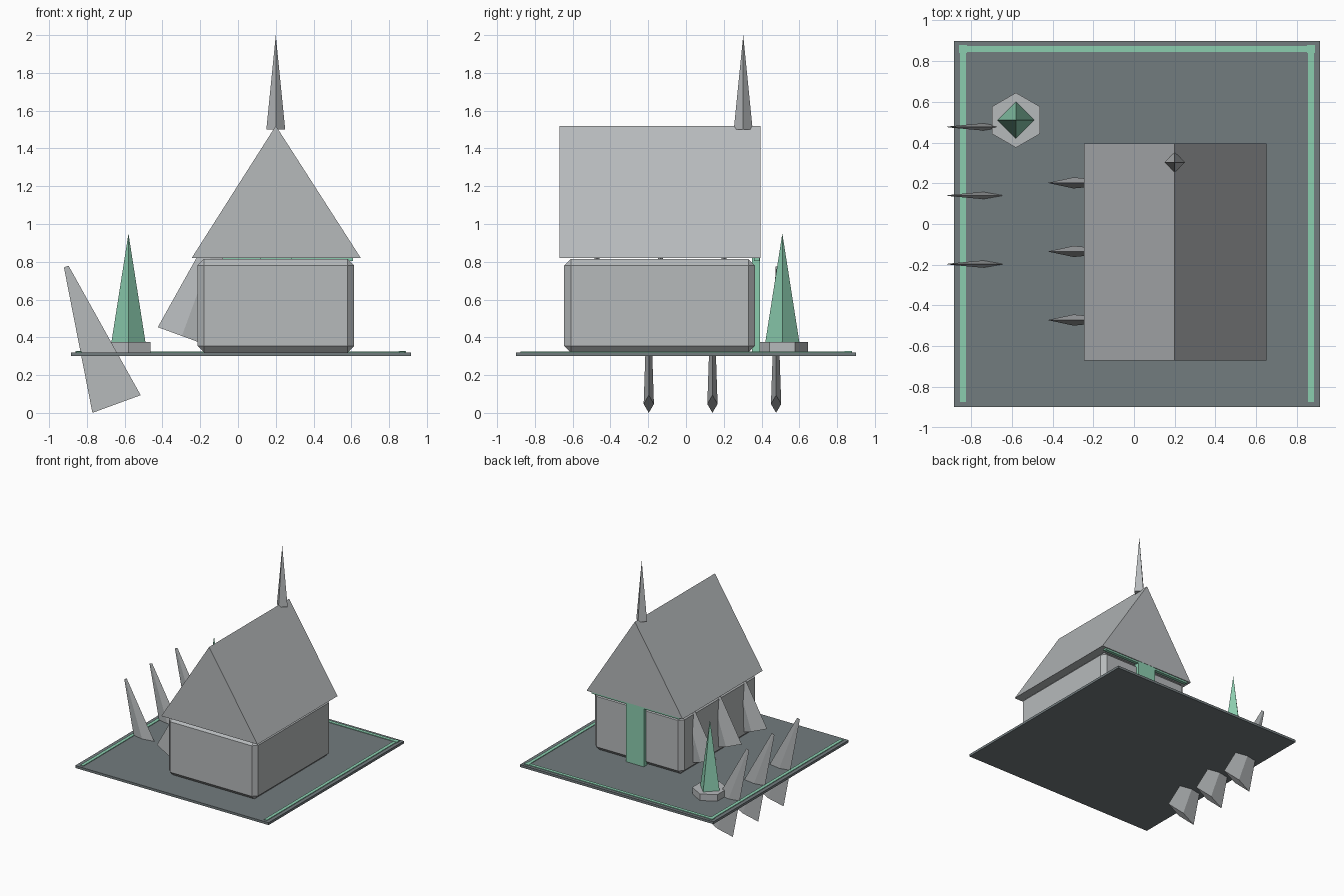
import bpy
import bmesh
import math

if "Cube" in bpy.data.objects:
    bpy.data.objects.remove(bpy.data.objects["Cube"])


def material(name, rgb):
    m = bpy.data.materials.new(name)
    m.diffuse_color = (*rgb, 1.0)
    m.use_nodes = True
    m.node_tree.nodes["Principled BSDF"].inputs["Base Color"].default_value = m.diffuse_color
    return m


STONE = material("pale stone", (0.47, 0.49, 0.50))
SLATE = material("dark slate", (0.17, 0.20, 0.21))
GREEN = material("mint green", (0.26, 0.61, 0.43))


def add(name, bm, mat, loc=(0, 0, 0), rot=(0, 0, 0), scale=(1, 1, 1)):
    bmesh.ops.recalc_face_normals(bm, faces=bm.faces)
    mesh = bpy.data.meshes.new(name)
    bm.to_mesh(mesh)
    bm.free()
    mesh.materials.append(mat)
    ob = bpy.data.objects.new(name, mesh)
    ob.location, ob.rotation_euler, ob.scale = loc, rot, scale
    bpy.context.collection.objects.link(ob)
    return ob


def box(name, mat, x, y, z, bevel=0):
    """Box given by its (min, max) range on each axis."""
    bm = bmesh.new()
    bmesh.ops.create_cube(bm, size=1)
    for v in bm.verts:
        for i, (a, b) in enumerate((x, y, z)):
            v.co[i] = a if v.co[i] < 0 else b
    if bevel:
        bmesh.ops.bevel(bm, geom=bm.edges[:], offset=bevel, segments=1, affect='EDGES')
    return add(name, bm, mat)


def cone(name, mat, sides, r1, r2, depth, loc, tilt=0, flat=1):
    """Cone standing on its base centre, tilted about y and flattened in y."""
    bm = bmesh.new()
    bmesh.ops.create_cone(bm, cap_ends=True, segments=sides, radius1=r1, radius2=r2, depth=depth)
    bmesh.ops.translate(bm, verts=bm.verts, vec=(0, 0, depth / 2))
    return add(name, bm, mat, loc, (0, tilt, 0), (1, flat, 1))


# Ground slab with inlaid edge strips on three sides
box("slab", SLATE, (-0.885, 0.915), (-0.9, 0.9), (0.3, 0.32))
for side, x in (("left", -0.84), ("right", 0.87)):
    box(side + "_strip", GREEN, (x - 0.014, x + 0.014), (-0.875, 0.875), (0.318, 0.325))
    box(side + "_corner_stud", GREEN, (x - 0.02, x + 0.02), (0.84, 0.88), (0.318, 0.327))
box("back_strip", GREEN, (-0.84, 0.87), (0.846, 0.874), (0.318, 0.325))

# House body with chamfered edges
box("house_body", STONE, (-0.215, 0.615), (-0.645, 0.365), (0.32, 0.815), bevel=0.035)

# Gable roof, a triangular profile extruded along y
bm = bmesh.new()
face = bm.faces.new([bm.verts.new((x, -0.67, z)) for x, z in ((-0.245, 0.82), (0.65, 0.82), (0.2, 1.52))])
ext = bmesh.ops.extrude_face_region(bm, geom=[face])
bmesh.ops.translate(bm, vec=(0, 1.065, 0), verts=[g for g in ext["geom"] if isinstance(g, bmesh.types.BMVert)])
add("roof", bm, STONE)

# Back door and the trim under the back eave
box("door", GREEN, (0.118, 0.282), (0.35, 0.393), (0.32, 0.82))
box("eave_trim", GREEN, (-0.21, 0.61), (0.36, 0.388), (0.805, 0.82))

# Spire on the ridge
cone("spire", STONE, 4, 0.05, 0, 0.5, (0.2, 0.303, 1.5))

# Crystal on a hexagonal plinth
cone("plinth", STONE, 6, 0.135, 0.135, 0.055, (-0.58, 0.51, 0.32))
cone("crystal", GREEN, 4, 0.09, 0, 0.575, (-0.58, 0.51, 0.375))

# Rows of flat tapered buttresses: outer ones lean away, inner ones lean on the house
TILT = math.radians(20.1)
for i in range(3):
    cone(f"outer_buttress_{i + 1}", STONE, 4, 0.136, 0.013, 0.775,
         (-0.643, 0.477 - 0.337 * i, 0.047), -TILT, 0.2)
    cone(f"inner_buttress_{i + 1}", STONE, 4, 0.136, 0.013, 0.77,
         (-0.297, 0.202 - 0.337 * i, 0.407), TILT, 0.2)
